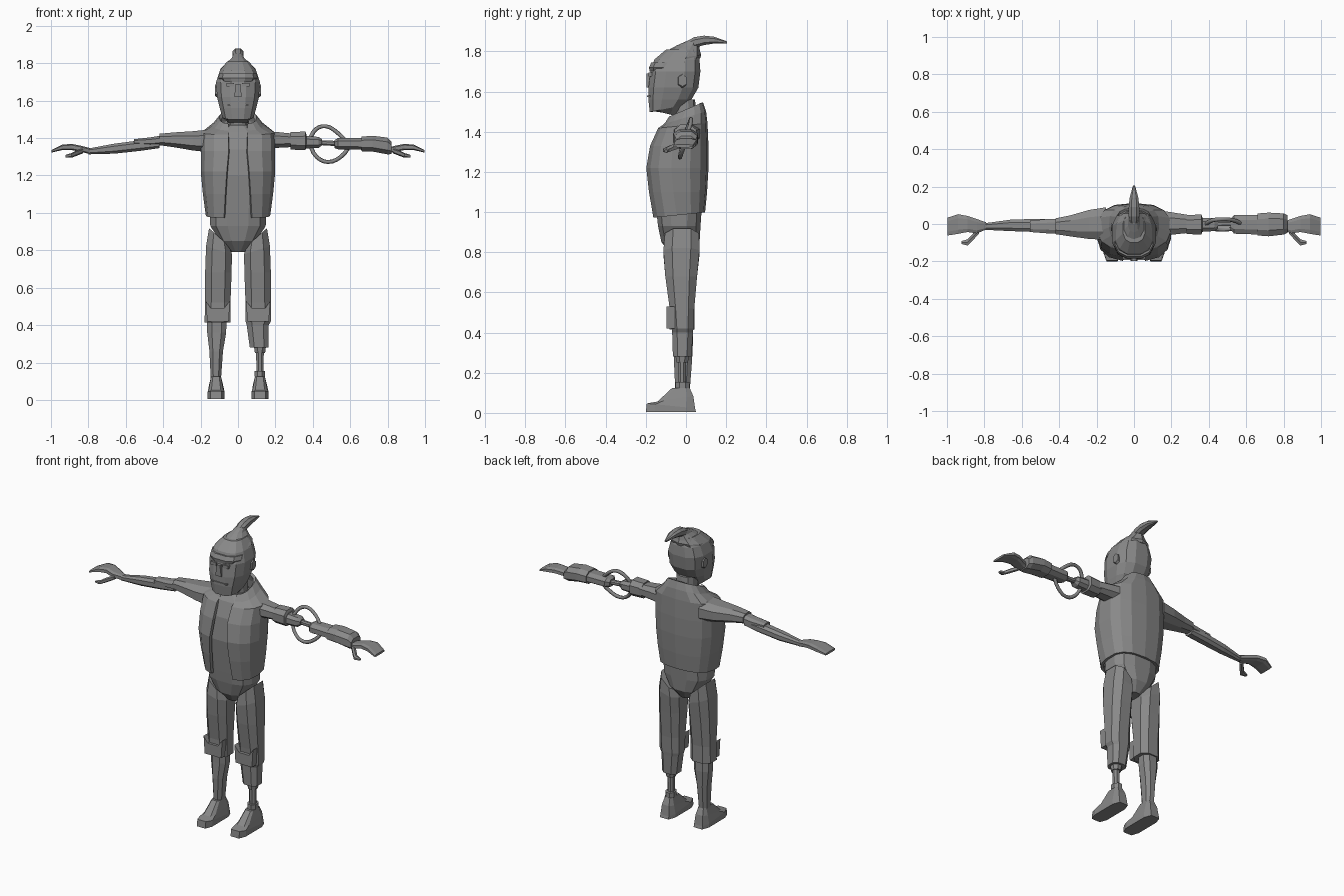
import bpy, bmesh, math
from mathutils import Vector

grey = bpy.data.materials.new("grey")
grey.diffuse_color = (0.25, 0.25, 0.25, 1)


def finish(name, bm):
    bmesh.ops.recalc_face_normals(bm, faces=bm.faces)
    me = bpy.data.meshes.new(name)
    bm.to_mesh(me)
    bm.free()
    me.materials.append(grey)
    ob = bpy.data.objects.new(name, me)
    bpy.context.collection.objects.link(ob)
    return ob


def sup(t, e):
    return math.copysign(abs(t) ** e, t)


def loft(name, axis, rings, n=10, e=0.8, tilt=None):
    """Ring = (position, u0, u1, v0, v1); tilt = (u slope, v slope) per ring."""
    bm = bmesh.new()
    loops = []
    for i, (p, u0, u1, v0, v1) in enumerate(rings):
        tu, tv = (tilt or {}).get(i, (0, 0))
        vs = []
        for k in range(n):
            a = 2 * math.pi * (k + 0.5) / n
            du, dv = (u1 - u0) / 2 * sup(math.cos(a), e), (v1 - v0) / 2 * sup(math.sin(a), e)
            u, v, q = (u0 + u1) / 2 + du, (v0 + v1) / 2 + dv, p + tu * du + tv * dv
            co = {"x": (q, u, v), "y": (u, q, v), "z": (u, v, q)}[axis]
            vs.append(bm.verts.new(co))
        loops.append(vs)
    for a, b in zip(loops, loops[1:]):
        for k in range(n):
            bm.faces.new((a[k], a[(k + 1) % n], b[(k + 1) % n], b[k]))
    bm.faces.new(loops[0])
    bm.faces.new(loops[-1])
    return finish(name, bm)


def mirror_x(rings):
    return [(-p, *r) for p, *r in rings]


def prism(name, outline, y0, y1):
    """Extrude an (x, z) outline from y0 to y1."""
    bm = bmesh.new()
    a = [bm.verts.new((x, y0, z)) for x, z in outline]
    b = [bm.verts.new((x, y1, z)) for x, z in outline]
    bm.faces.new(a)
    bm.faces.new(b)
    for k in range(len(a)):
        j = (k + 1) % len(a)
        bm.faces.new((a[k], a[j], b[j], b[k]))
    return finish(name, bm)


def tube(name, pts, r):
    cu = bpy.data.curves.new(name, "CURVE")
    cu.dimensions = "3D"
    cu.bevel_depth, cu.bevel_resolution, cu.resolution_u = r, 1, 3
    cu.use_fill_caps = True
    sp = cu.splines.new("BEZIER")
    sp.bezier_points.add(len(pts) - 1)
    for bp, co in zip(sp.bezier_points, pts):
        bp.co = co
        bp.handle_left_type = bp.handle_right_type = "AUTO"
    cu.materials.append(grey)
    bpy.context.collection.objects.link(bpy.data.objects.new(name, cu))


# Head, neck and face
loft("head", "z", [(1.49, -.055, .055, -.155, -.04), (1.515, -.085, .085, -.183, -.01),
     (1.56, -.1, .1, -.19, .03), (1.62, -.115, .115, -.19, .065), (1.70, -.12, .12, -.18, .075),
     (1.76, -.1, .1, -.16, .07), (1.81, -.06, .06, -.1, .055)], 12, .75, {0: (0, -.25), 1: (0, .2)})
loft("neck", "z", [(1.40, -.065, .065, -.07, .06), (1.56, -.06, .06, -.07, .045)], 10)
prism("nose", [(-.02, 1.62), (.02, 1.62), (.012, 1.69), (-.012, 1.69)], -.197, -.17)
prism("mouth", [(-.055, 1.573), (.055, 1.573), (.055, 1.58), (-.055, 1.58)], -.193, -.17)
for s in (-1, 1):
    prism("eye", [(s * .022, 1.675), (s * .06, 1.675), (s * .062, 1.695), (s * .022, 1.695)], -.186, -.16)
    loft("ear", "x", [(s * .1, -.045, .0, 1.61, 1.69), (s * .123, -.04, .005, 1.625, 1.685)], 6)
loft("brow", "z", [(1.70, -.09, .09, -.183, .0), (1.72, -.107, .107, -.187, .02),
     (1.745, -.104, .104, -.175, .03)], 12, .75)

# Hair cap and swept crest
loft("hair", "z", [(1.735, -.107, .107, -.172, .07), (1.765, -.098, .098, -.155, .076),
     (1.80, -.066, .066, -.1, .07), (1.83, -.034, .034, -.045, .065), (1.85, -.026, .026, -.0, .06)],
     10, .9, {0: (0, .25), 1: (0, .15)})
loft("hair_crest", "y", [(.0, -.024, .024, 1.80, 1.85), (.04, -.03, .03, 1.815, 1.872),
     (.09, -.03, .03, 1.83, 1.88), (.14, -.025, .025, 1.838, 1.874), (.205, -.006, .006, 1.838, 1.85)], 8)

# Torso and pelvis
loft("torso", "z", [(.79, -.035, .035, -.075, .03), (.85, -.10, .10, -.125, .07),
     (.93, -.152, .152, -.142, .075), (1.0, -.155, .155, -.15, .08), (1.2, -.18, .18, -.17, .095),
     (1.34, -.18, .18, -.155, .095), (1.43, -.15, .15, -.12, .085), (1.47, -.07, .07, -.085, .06)], 12, .75)

# Open vest with collar
bm = bmesh.new()
prev = None
for z, rx, y0, y1, gap, slope in [(.985, .172, -.168, .095, .075, .1), (1.1, .188, -.188, .105, .068, 0),
        (1.22, .2, -.2, .112, .06, 0), (1.33, .2, -.18, .112, .05, 0), (1.43, .197, -.14, .107, .052, .1),
        (1.47, .135, -.11, .1, .052, .3), (1.51, .1, -.09, .085, .05, .42)]:
    row = []
    for k in range(15):
        g = math.asin((gap / rx) ** (1 / .75))
        a = -math.pi / 2 + g + (2 * math.pi - 2 * g) * k / 14
        dy = (y1 - y0) / 2 * sup(math.sin(a), .75)
        row.append(bm.verts.new((rx * sup(math.cos(a), .75), (y0 + y1) / 2 + dy, z + slope * dy)))
    if prev:
        for k in range(14):
            bm.faces.new((prev[k], prev[k + 1], row[k + 1], row[k]))
    prev = row
vest = finish("vest", bm)
sol = vest.modifiers.new("thickness", "SOLIDIFY")
sol.thickness, sol.offset = .018, -1

# Legs, knee pads and feet
for s in (-1, 1):
    def xs(a, b):
        return (s * a, s * b) if s > 0 else (s * b, s * a)
    leg = [(.87, *xs(.045, .158), -.11, .07), (.80, *xs(.028, .175), -.118, .073),
           (.68, *xs(.03, .18), -.108, .06), (.52, *xs(.036, .18), -.085, .045)]
    if s < 0:
        leg += [(.415, *xs(.036, .183), -.085, .045)]
    else:
        leg += [(.42, *xs(.036, .18), -.075, .04), (.40, *xs(.043, .168), -.072, .038),
                (.28, *xs(.06, .166), -.068, .03)]
    loft("trouser_leg", "z", leg, 8, .75, {0: (s * .9, 0), 1: (s * .3, 0)})
    prism("knee_pad", [(s * x, z) for x, z in [(.05, .42), (.165, .42), (.172, .53), (.145, .49),
          (.075, .49), (.043, .53)]], -.097, -.05)
    loft("foot", "z", [(.005, *xs(.07, .165), -.205, .055), (.035, *xs(.07, .165), -.2, .05),
         (.07, *xs(.078, .157), -.145, .04), (.125, *xs(.09, .145), -.07, .02)], 8, .5,
         {1: (0, -.1), 2: (0, .15)})
loft("calf", "z", [(.10, -.147, -.09, -.055, .02), (.26, -.155, -.078, -.063, .033),
     (.36, -.168, -.06, -.06, .038), (.43, -.168, -.058, -.06, .035)], 8)
loft("peg", "z", [(.11, .097, .138, -.04, .0), (.3, .095, .14, -.042, .002)], 8, 1)
loft("peg_collar", "z", [(.125, .085, .148, -.055, .02), (.155, .085, .148, -.055, .02)], 8, 1)
loft("peg_socket", "z", [(.25, .088, .147, -.05, .012), (.285, .083, .152, -.055, .017)], 8, 1)

# Sleeved arm
loft("upper_sleeve", "x", mirror_x([(.15, -.09, .095, 1.32, 1.45), (.24, -.085, .08, 1.33, 1.44),
     (.34, -.07, .05, 1.348, 1.433), (.42, -.057, .033, 1.36, 1.425)]), 8)
loft("elbow_sleeve", "x", mirror_x([(.38, -.055, .032, 1.36, 1.42), (.47, -.052, .028, 1.358, 1.405),
     (.555, -.045, .02, 1.365, 1.395)]), 8)
loft("forearm", "x", mirror_x([(.42, -.045, .025, 1.345, 1.39), (.52, -.045, .03, 1.33, 1.39),
     (.66, -.04, .025, 1.315, 1.372), (.80, -.032, .005, 1.312, 1.345)]), 8)

# Mechanical arm
loft("shoulder_sleeve", "x", [(.15, -.07, .075, 1.34, 1.44), (.21, -.06, .065, 1.345, 1.435),
     (.30, -.05, .05, 1.35, 1.425)], 8)
loft("arm_cuff", "x", [(.28, -.057, .05, 1.335, 1.435), (.36, -.06, .055, 1.333, 1.438),
     (.365, -.045, .04, 1.345, 1.425)], 8)
loft("arm_stub", "x", [(.35, -.045, .035, 1.342, 1.415), (.43, -.04, .035, 1.345, 1.408),
     (.45, -.025, .02, 1.36, 1.395)], 8)
loft("elbow_joint", "x", [(.43, -.015, .015, 1.362, 1.39), (.54, -.015, .018, 1.355, 1.385)], 8)
loft("mechanical_forearm", "x", [(.515, -.03, .03, 1.345, 1.39), (.535, -.055, .05, 1.338, 1.402),
     (.68, -.06, .052, 1.335, 1.402)], 8)
loft("gauntlet", "x", [(.66, -.065, .06, 1.327, 1.41), (.72, -.07, .065, 1.325, 1.415),
     (.80, -.06, .06, 1.31, 1.405), (.822, -.05, .05, 1.312, 1.38)], 8)
tube("upper_hose", [(.385, .0, 1.40), (.42, .02, 1.45), (.47, .025, 1.463), (.53, .02, 1.43),
     (.58, 0, 1.38)], .011)
tube("lower_hose", [(.385, -.01, 1.36), (.42, -.025, 1.30), (.48, -.03, 1.272), (.55, -.02, 1.30),
     (.60, 0, 1.36)], .011)

# Hands and thumbs
hand = [(.79, -.03, .01, 1.313, 1.347), (.84, -.052, .028, 1.325, 1.36), (.89, -.045, .045, 1.335, 1.37),
        (.94, -.055, .055, 1.335, 1.365), (.998, -.064, .036, 1.322, 1.336)]
thumb = [(.83, -.055, -.015, 1.318, 1.345), (.862, -.09, -.05, 1.305, 1.335),
         (.89, -.117, -.08, 1.295, 1.32), (.922, -.108, -.09, 1.297, 1.31)]
for s in (-1, 1):
    loft("hand", "x", hand if s > 0 else mirror_x(hand), 8, .6)
    loft("thumb", "x", thumb if s > 0 else mirror_x(thumb), 6)
